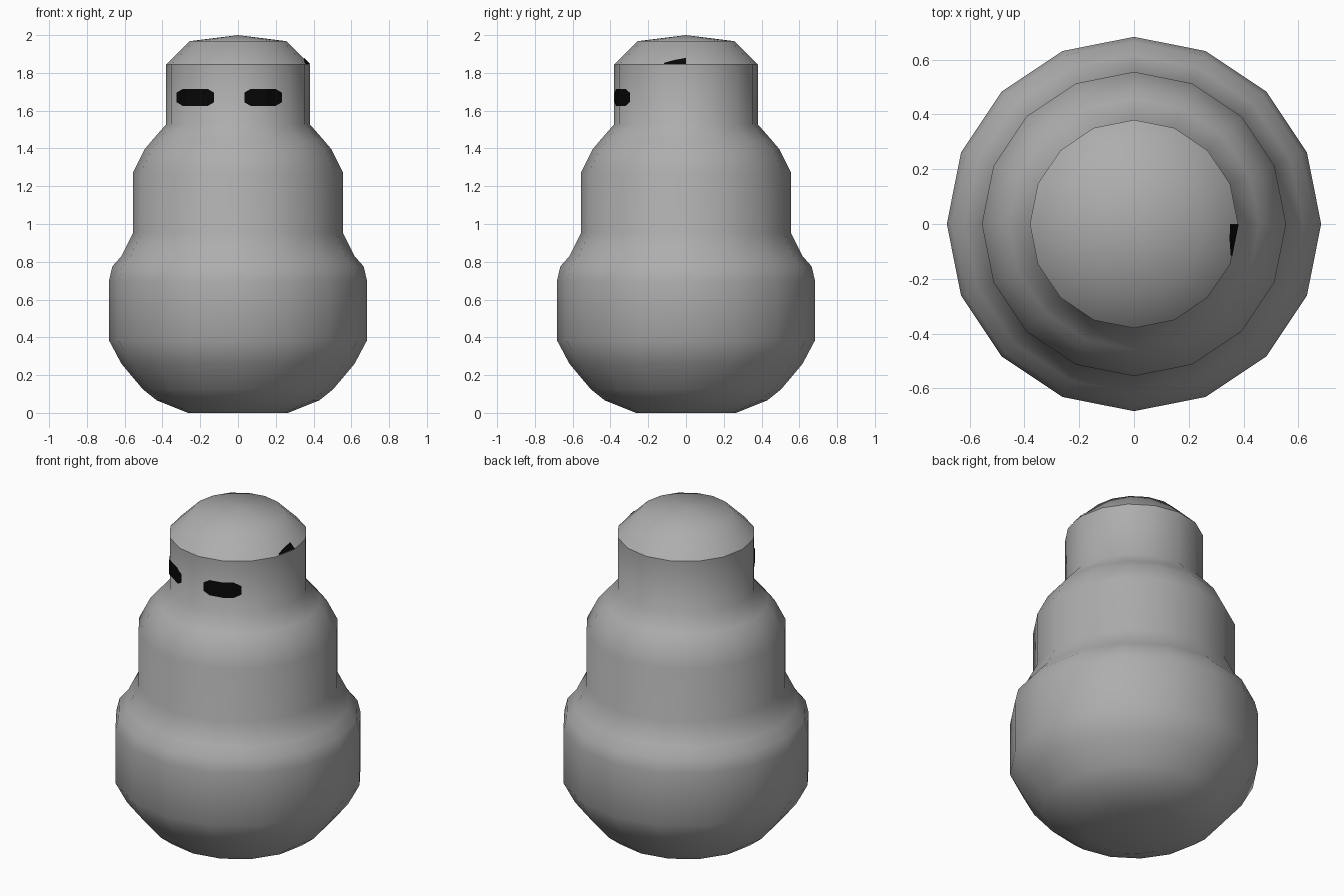
import bpy, bmesh, math

if "Cube" in bpy.data.objects:
    bpy.data.objects.remove(bpy.data.objects["Cube"])

SIDES = 16
HEAD_R = 0.38


def material(name, rgb):
    m = bpy.data.materials.new(name)
    m.diffuse_color = (*rgb, 1)
    m.use_nodes = True
    m.node_tree.nodes["Principled BSDF"].inputs["Base Color"].default_value = m.diffuse_color
    return m


grey = material("stone_grey", (0.42, 0.42, 0.42))
black = material("black", (0.002, 0.002, 0.002))


def add_object(name, verts, faces, mat):
    me = bpy.data.meshes.new(name)
    me.from_pydata(verts, [], faces)
    me.materials.append(mat)
    ob = bpy.data.objects.new(name, me)
    bpy.context.collection.objects.link(ob)
    return ob


# Body: one stacked, turned profile (radius, height)
profile = [(0.265, 0), (0.43, 0.066), (0.504, 0.125), (0.617, 0.26),
           (0.683, 0.384), (0.683, 0.70), (0.665, 0.776), (0.617, 0.83),
           (0.555, 0.955), (0.555, 1.274), (0.494, 1.396), (0.457, 1.44),
           (HEAD_R, 1.528), (HEAD_R, 1.845), (0.255, 1.968)]
verts, faces = [], []
for r, z in profile:
    for i in range(SIDES):
        a = 2 * math.pi * i / SIDES
        verts.append((r * math.cos(a), r * math.sin(a), z))
for k in range(len(profile) - 1):
    for i in range(SIDES):
        j = (i + 1) % SIDES
        faces.append((k * SIDES + i, k * SIDES + j,
                      (k + 1) * SIDES + j, (k + 1) * SIDES + i))
# Bottom and top fans
bottom, top = len(verts), len(verts) + 1
verts += [(0, 0, 0), (0, 0, 2)]
last = (len(profile) - 1) * SIDES
for i in range(SIDES):
    j = (i + 1) % SIDES
    faces.append((bottom, j, i))
    faces.append((top, last + i, last + j))
body = add_object("body", verts, faces, grey)
bpy.context.view_layer.objects.active = body
body.select_set(True)
bpy.ops.object.shade_smooth_by_angle(angle=math.radians(42))

# Corners of the head on its front half, for wrapping the eyes
corners = [(HEAD_R * math.cos(math.pi + 2 * math.pi * i / SIDES),
            HEAD_R * math.sin(math.pi + 2 * math.pi * i / SIDES))
           for i in range(SIDES // 2 + 1)]


def head_y(x):
    for (x0, y0), (x1, y1) in zip(corners, corners[1:]):
        if x0 <= x <= x1:
            return y0 + (y1 - y0) * (x - x0) / (x1 - x0)
    return 0


# Eyes: thin rounded plates that follow the head facets
def eye(name, x0, x1, z=1.67, half=0.046):
    bevel = 0.035
    xs = {x0, x0 + bevel, x1 - bevel, x1}
    xs |= {c[0] for c in corners if x0 < c[0] < x1}
    vs, fs = [], []
    for n, x in enumerate(sorted(xs)):
        t = min(1, (x - x0) / bevel, (x1 - x) / bevel)
        h = half * (0.55 + 0.45 * t)
        y = head_y(x)
        s = 1 + 0.004 / HEAD_R
        vs += [(x * s, y * s, z - h), (x * s, y * s, z + h)]
        if n:
            fs.append((2 * n - 2, 2 * n, 2 * n + 1, 2 * n - 1))
    add_object(name, vs, fs, black)


eye("left_eye", -0.322, -0.125)
eye("right_eye", 0.033, 0.23)

# Small dark mark on the slope of the cap
ang = math.pi / SIDES
slope = (1.968 - 1.845) / ((HEAD_R - 0.255) * math.cos(ang))
mark = []
for x, y in [(0.38, 0), (0.348, 0), (0.347, -0.06), (0.351, -0.115), (0.3565, -0.117)]:
    d = HEAD_R * math.cos(ang) - (x * math.cos(ang) - y * math.sin(ang))
    mark.append((x + 0.002, y, 1.845 + d * slope + 0.003))
add_object("cap_mark", mark, [(0, 1, 2, 3, 4)], black)
